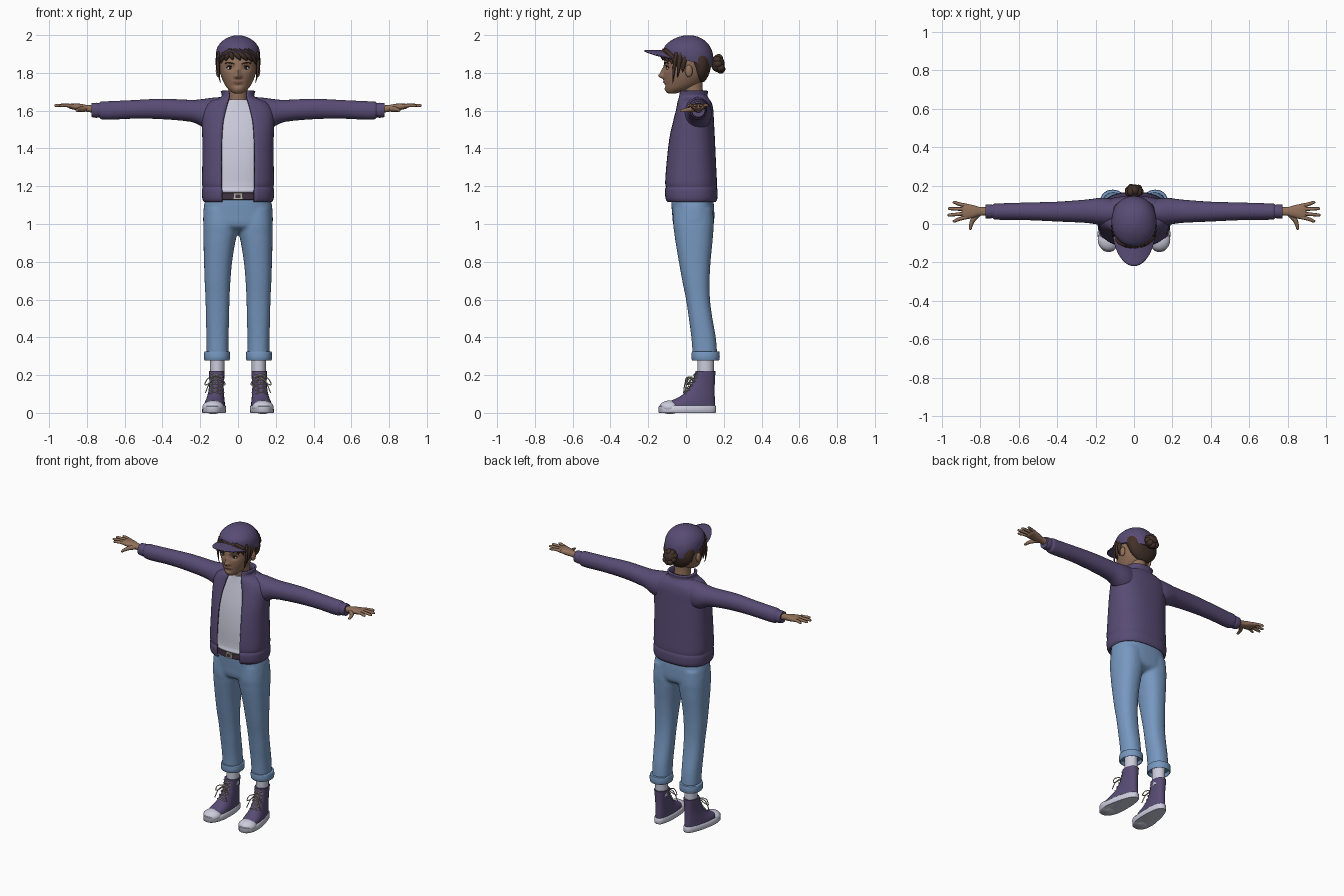
import bpy, bmesh, math, random
from mathutils import Matrix, Vector

random.seed(4)
COLOURS = {
    "purple cloth": (0.098, 0.072, 0.175), "blue denim": (0.185, 0.315, 0.53),
    "skin": (0.29, 0.165, 0.105), "dark brown hair": (0.055, 0.03, 0.022),
    "white cloth": (0.60, 0.60, 0.72), "cream lace": (0.50, 0.46, 0.38),
    "dark eye": (0.02, 0.018, 0.02), "lip": (0.24, 0.105, 0.08), "belt leather": (0.05, 0.03, 0.05)}
MATS = {}
for key, c in COLOURS.items():
    MATS[key] = bpy.data.materials.new(key)
    MATS[key].diffuse_color = (*c, 1)


def make(name, bm, mats, mirror=False, xf=None):
    if xf:
        bm.transform(xf)
    bmesh.ops.recalc_face_normals(bm, faces=bm.faces)
    me = bpy.data.meshes.new(name)
    bm.to_mesh(me)
    bm.free()
    ob = bpy.data.objects.new(name, me)
    bpy.context.collection.objects.link(ob)
    for m in mats.split(","):
        me.materials.append(MATS[m])
    bpy.ops.object.select_all(action='DESELECT')
    ob.select_set(True)
    bpy.context.view_layer.objects.active = ob
    bpy.ops.object.shade_smooth_by_angle(angle=math.radians(50))
    if mirror:
        ob.modifiers.new("mirror", 'MIRROR').use_mirror_merge = False
    return ob


def spline(rows, sub):
    # Catmull-Rom through rows of numbers
    out = []
    for i in range(len(rows) - 1):
        p = [rows[max(0, min(len(rows) - 1, i + k))] for k in (-1, 0, 1, 2)]
        for j in range(sub):
            t = j / sub
            out.append([b + 0.5 * t * (c - a + t * (2 * a - 5 * b + 4 * c - d + t * (3 * (b - c) + d - a)))
                        for a, b, c, d in zip(*p)])
    return out + [list(rows[-1])]


def skin_rings(bm, rings, closed=True):
    vs = [[bm.verts.new(p) for p in r] for r in rings]
    n = len(vs[0])
    for a, b in zip(vs, vs[1:]):
        for i in range(n if closed else n - 1):
            bm.faces.new((a[i], a[(i + 1) % n], b[(i + 1) % n], b[i]))
    if closed:
        bm.faces.new(vs[0])
        bm.faces.new(vs[-1])


def loft(bm, rows, seg=32, n=2.2, sub=3, axis='z'):
    # row: position, min/max of first axis, min/max of second axis, optional front opening
    rings = []
    for t, a0, a1, b0, b1, *gap in spline(rows, sub):
        ra, rb = (a1 - a0) / 2, (b1 - b0) / 2
        start = math.asin(min(1, gap[0] / ra) ** (n / 2)) if gap else 0
        ring = []
        for i in range(seg + (1 if gap else 0)):
            th = start + (2 * math.pi - 2 * start) * i / seg
            s, c = math.sin(th), math.cos(th)
            a = (a0 + a1) / 2 + ra * math.copysign(abs(s) ** (2 / n), s)
            b = (b0 + b1) / 2 - rb * math.copysign(abs(c) ** (2 / n), c)
            ring.append((a, b, t) if axis == 'z' else (t, a, b))
        rings.append(ring)
    skin_rings(bm, rings, closed=len(rows[0]) == 5)
    return bm


def sym(rows):
    # half width -> symmetric x range
    return [(z, -w, w, *rest) for z, w, *rest in rows]


def tube(bm, rows, sub=4, seg=8):
    # row: x, y, z, radius
    rows = spline(rows, sub)
    pts = [Vector(r[:3]) for r in rows]
    rings = []
    for i, p in enumerate(pts):
        d = pts[min(i + 1, len(pts) - 1)] - pts[max(i - 1, 0)]
        q = d.to_track_quat('Z', 'Y')
        rings.append([p + q @ Vector((math.cos(k * math.tau / seg), math.sin(k * math.tau / seg), 0)) * rows[i][3]
                      for k in range(seg)])
    skin_rings(bm, rings)
    return bm


def ball(bm, c, r):
    bmesh.ops.create_uvsphere(bm, u_segments=20, v_segments=12, radius=1,
                              matrix=Matrix.Translation(c) @ Matrix.Diagonal((*r, 1)))
    return bm


new = bmesh.new

# Jacket body with open front and standing collar
jacket = make("jacket_body", loft(new(), sym([
    (1.12, .174, -.10, .152, .082), (1.135, .183, -.111, .16, .085), (1.18, .185, -.114, .161, .085),
    (1.195, .181, -.109, .157, .086), (1.22, .185, -.113, .158, .086), (1.32, .183, -.106, .153, .087),
    (1.45, .183, -.09, .147, .085), (1.54, .186, -.068, .142, .078), (1.60, .182, -.051, .139, .065),
    (1.64, .150, -.043, .13, .054), (1.662, .095, -.04, .115, .048), (1.68, .080, -.038, .108, .045),
    (1.705, .086, -.032, .112, .048)]), 48, 2.5), "purple cloth")
jacket.modifiers.new("thickness", 'SOLIDIFY').thickness = .012
jacket.modifiers["thickness"].offset = 0

# Sleeves with gathered cuffs
make("sleeve", loft(new(), [
    (.09, .0, .125, 1.50, 1.672), (.14, -.01, .135, 1.495, 1.668), (.19, -.003, .135, 1.515, 1.661),
    (.25, .006, .127, 1.541, 1.657), (.40, .013, .116, 1.555, 1.663), (.55, .02, .112, 1.558, 1.656),
    (.68, .022, .108, 1.552, 1.65), (.725, .023, .107, 1.555, 1.648), (.735, .031, .10, 1.565, 1.64),
    (.75, .028, .103, 1.562, 1.642), (.775, .03, .10, 1.566, 1.64)], 28, 2.1, 3, 'x'), "purple cloth", True)

# Shirt, belt and buckle
make("shirt", loft(new(), sym([
    (1.155, .15, -.078, .13), (1.175, .162, -.092, .135), (1.20, .16, -.086, .135), (1.32, .16, -.084, .13),
    (1.45, .16, -.07, .125), (1.55, .155, -.048, .12), (1.62, .12, -.03, .11), (1.66, .062, -.022, .10)]),
    40, 2.4), "white cloth")
make("belt", loft(new(), sym([(1.128, .168, -.088, .142), (1.13, .171, -.091, .144), (1.165, .169, -.089, .142),
                             (1.167, .16, -.08, .13)]), 40, 2.4, 1), "belt leather")
buckle = new()
bmesh.ops.create_cube(buckle, size=1, matrix=Matrix.Translation((0, -.093, 1.147)) @ Matrix.Diagonal((.045, .009, .034, 1)))
make("belt_buckle", buckle, "cream lace")
make("buckle_inset", loft(new(), sym([(1.137, .014, -.099, -.09), (1.157, .014, -.099, -.09)]), 16, 6, 1), "belt leather")

# Jeans: hips and two legs fused together
jeans = loft(new(), sym([(1.16, .162, -.08, .138), (1.11, .178, -.078, .147), (1.05, .184, -.073, .15),
                         (1.0, .182, -.068, .147), (.975, .15, -.05, .13), (.955, .06, .0, .09)]), 40, 2.5)
LEG = [(1.08, .0, .178, -.066, .143), (1.0, .001, .184, -.068, .147), (.95, .004, .184, -.062, .144),
       (.9, .015, .183, -.055, .14), (.8, .031, .18, -.038, .13), (.7, .040, .177, -.02, .125),
       (.6, .045, .172, .0, .127), (.5, .047, .17, .015, .14), (.4, .05, .167, .028, .158), (.31, .05, .166, .035, .165)]
for s in (1, -1):
    loft(jeans, [(z, min(s * a, s * b), max(s * a, s * b), f, r) for z, a, b, f, r in LEG], 32, 2.3)
ob = make("jeans", jeans, "blue denim")
rm = ob.modifiers.new("fuse", 'REMESH')
rm.mode, rm.voxel_size, rm.use_smooth_shade = 'VOXEL', .009, True
sm = ob.modifiers.new("soften", 'SMOOTH')
sm.factor, sm.iterations = .5, 4
make("jeans_turn_up", loft(new(), [(.30, .055, .168, .045, .165), (.279, .050, .173, .038, .172),
                                  (.283, .043, .179, .03, .178), (.318, .043, .179, .03, .178),
                                  (.326, .047, .174, .034, .172), (.324, .06, .16, .05, .15)], 32, 2.2, 2), "blue denim", True)

# Socks and high-top shoes, turned slightly outwards
make("sock", loft(new(), [(.18, .072, .148, .06, .147), (.31, .072, .148, .06, .147)], 24, 2, 1), "white cloth", True)
TURN = Matrix.Translation((.112, .1, 0)) @ Matrix.Rotation(math.radians(6), 4, 'Z') @ Matrix.Translation((0, -.1, 0))


def widen_toe(bm):
    for v in bm.verts:
        v.co.x *= .82 + .26 * max(0, min(1, (.12 - v.co.y) / .17))
    return bm


make("shoe_upper", widen_toe(loft(new(), sym([
    (.03, .054, -.125, .154), (.055, .052, -.105, .154), (.075, .049, -.055, .153), (.10, .046, -.015, .152),
    (.13, .044, .012, .152), (.165, .044, .035, .153), (.20, .047, .046, .155), (.221, .049, .05, .156)]), 32, 2.3)),
    "purple cloth", True, TURN)
make("shoe_sole", widen_toe(loft(new(), sym([
    (0, .057, -.143, .157), (.004, .06, -.147, .16), (.034, .059, -.146, .159), (.038, .055, -.14, .155)]), 36, 2.5, 1)),
    "white cloth", True, TURN)
make("shoe_toe_cap", ball(new(), (0, -.085, .03), (.058, .058, .036)), "white cloth", True, TURN)
laces = new()
front = lambda z: -.018 + .066 * min(1, (z - .10) / .095) ** .7 - .006
for i in range(5):
    z = .102 + i * .022
    for s in (1, -1):
        tube(laces, [(s * .03, front(z) + .014, z, .003), (0, front(z + .01) - .002, z + .01, .003),
                     (-s * .03, front(z + .02) + .014, z + .02, .003)], 3, 6)
for s in (1, -1):
    tube(laces, [(0, .033, .19, .003), (s * .035, .005, .185, .003), (s * .054, .005, .15, .003),
                 (s * .035, .012, .155, .003), (0, .033, .188, .003)], 4, 6)
    tube(laces, [(0, .033, .19, .003), (s * .025, .0, .165, .003), (s * .05, -.008, .105, .003)], 4, 6)
make("shoe_laces", laces, "cream lace", True, TURN)

# Hands
hand = loft(new(), [(.76, .043, .088, 1.588, 1.628), (.80, .043, .088, 1.594, 1.63), (.83, .034, .096, 1.597, 1.636),
                    (.865, .026, .104, 1.605, 1.638), (.89, .026, .106, 1.61, 1.636), (.898, .034, .10, 1.616, 1.632)],
            24, 2.4, 3, 'x')
for y0, x1, y1 in ((.036, .945, .016), (.056, .972, .047), (.076, .97, .08), (.095, .945, .112)):
    tube(hand, [(.87, y0, 1.624, .0105), (.91, y0 + (y1 - y0) * .5, 1.628, .0095), (x1 - .012, y1, 1.627, .008),
                (x1 - .002, y1, 1.626, .005), (x1, y1, 1.626, .001)])
tube(hand, [(.81, .055, 1.61, .016), (.838, .022, 1.606, .013), (.85, -.006, 1.602, .0095),
            (.852, -.026, 1.60, .007), (.852, -.032, 1.60, .001)])
make("hand", hand, "skin", True)

# Head with sculpted nose, eye sockets, lips and chin
make("neck", loft(new(), sym([(1.58, .06, .0, .105), (1.66, .052, -.012, .096), (1.72, .05, -.018, .088),
                             (1.78, .052, -.02, .09)]), 28, 2), "skin")
head = loft(new(), sym([
    (1.691, .018, -.094, -.055), (1.70, .036, -.103, -.02), (1.718, .056, -.109, .03), (1.74, .071, -.112, .07),
    (1.765, .083, -.116, .095), (1.79, .092, -.118, .11), (1.82, .098, -.119, .118), (1.86, .102, -.115, .125),
    (1.90, .101, -.107, .125), (1.94, .085, -.085, .11), (1.97, .045, -.04, .07)]), 80, 2.1, 6)
# bump: depth, x, z, x spread, z spread
BUMPS = [(.027, 0, 1.784, .013, .014), (.013, 0, 1.808, .010, .018), (.008, .013, 1.780, .009, .009),
         (-.011, .042, 1.826, .021, .014), (.005, .045, 1.848, .026, .008), (.007, 0, 1.751, .022, .009),
         (.005, 0, 1.712, .02, .012), (-.003, 0, 1.733, .02, .006)]
for v in head.verts:
    if v.co.y < -.02:
        v.co.y -= sum(a * math.exp(-((abs(v.co.x) - x) / sx) ** 2 - ((v.co.z - z) / sz) ** 2)
                      for a, x, z, sx, sz in BUMPS)
for f in head.faces:
    c = f.calc_center_median()
    if c.y < -.08 and (c.x / .027) ** 2 + ((c.z - 1.751) / .009) ** 2 < 1:
        f.material_index = 1
make("head", head, "skin,lip")
make("ear", ball(new(), (.105, .015, 1.81), (.013, .02, .032)), "skin", True)
make("eye", ball(new(), (.042, -.088, 1.825), (.0185, .0145, .0095)), "white cloth", True)
make("iris", ball(new(), (.041, -.0985, 1.8255), (.0085, .0055, .0085)), "dark eye", True)
make("upper_lid", tube(new(), [(.022, -.101, 1.824, .0015), (.034, -.104, 1.834, .003), (.048, -.101, 1.835, .003),
                              (.063, -.091, 1.827, .002)]), "dark eye", True)
make("eyebrow", tube(new(), [(.018, -.115, 1.846, .002), (.035, -.113, 1.852, .004), (.055, -.104, 1.855, .0035),
                            (.071, -.091, 1.848, .001)]), "dark brown hair", True)

# Hair: back, side strands, fringe and bun
make("back_hair", loft(new(), sym([
    (1.752, .035, .065, .096), (1.77, .065, .05, .11), (1.80, .092, .038, .124), (1.84, .106, .02, .133),
    (1.88, .109, -.02, .135), (1.91, .109, -.09, .135)]), 40, 2.1), "dark brown hair")
strands = new()
for y, z, r in ((-.06, 1.745, .009), (-.035, 1.775, .012), (-.01, 1.80, .013)):
    tube(strands, [(.100, y + .01, 1.91, r), (.107, y, 1.86, r), (.104, y - .005, (1.86 + z) / 2, r * .75),
                   (.098 - (1.80 - z) * .1, y - .01, z, .001)])
make("side_hair", strands, "dark brown hair", True)
fringe = new()
arc = lambda x: -.124 * math.sqrt(1 - min(.98, abs(x) / .114) ** 2.1)
for x0, x1, z1 in ((-.03, -.105, 1.835), (-.04, -.09, 1.85), (-.035, -.065, 1.862), (-.045, -.03, 1.868), (-.03, .01, 1.866),
                   (-.02, .045, 1.862), (.0, .072, 1.855), (.03, .092, 1.845), (.05, .106, 1.83)):
    xm = x0 + (x1 - x0) * .65
    tube(fringe, [(x0, arc(x0) + .008, 1.92, .012), (xm, arc(xm) + .002, 1.893, .0135),
                  (x1 * .96, arc(x1 * .96) + .002, (z1 + 1.885) / 2, .009), (x1, arc(x1), z1, .001)])
make("fringe", fringe, "dark brown hair")
bun = ball(new(), (0, .168, 1.848), (.042, .036, .044))
for i in range(9):
    a = i * math.tau / 9
    ball(bun, (.03 * math.cos(a), .175 + random.uniform(-.012, .014), 1.848 + .032 * math.sin(a)), (.02, .022, .02))
make("hair_bun", bun, "dark brown hair")

# Cap: dome lower at the back, with a curved brim
cap = loft(new(), sym([
    (1.868, .115, -.117, .143), (1.90, .117, -.118, .146), (1.935, .110, -.108, .137), (1.965, .088, -.082, .113),
    (1.985, .058, -.052, .079), (1.996, .028, -.02, .045), (1.999, .006, .005, .018)]), 40, 2.1, 4)
for v in cap.verts:
    v.co.z -= v.co.y * .26 * min(1, max(0, (1.99 - v.co.z) / .12))
make("cap_dome", cap, "purple cloth")
brim = new()
rows = []
for j in range(9):
    row = []
    for i in range(25):
        u = math.sin((i / 24 - .5) * math.pi)
        y = -.105 * math.sqrt(1 - (.93 * u) ** 2) - .115 * math.sqrt(max(0, 1 - u * u)) * j / 8
        row.append((.110 * u, y, 1.916 - .042 * u * u))
    rows.append(row)
skin_rings(brim, rows, closed=False)
bmesh.ops.remove_doubles(brim, verts=brim.verts, dist=.0005)
ob = make("cap_brim", brim, "purple cloth")
ob.modifiers.new("thickness", 'SOLIDIFY').thickness = .008
ob.modifiers["thickness"].offset = 0
